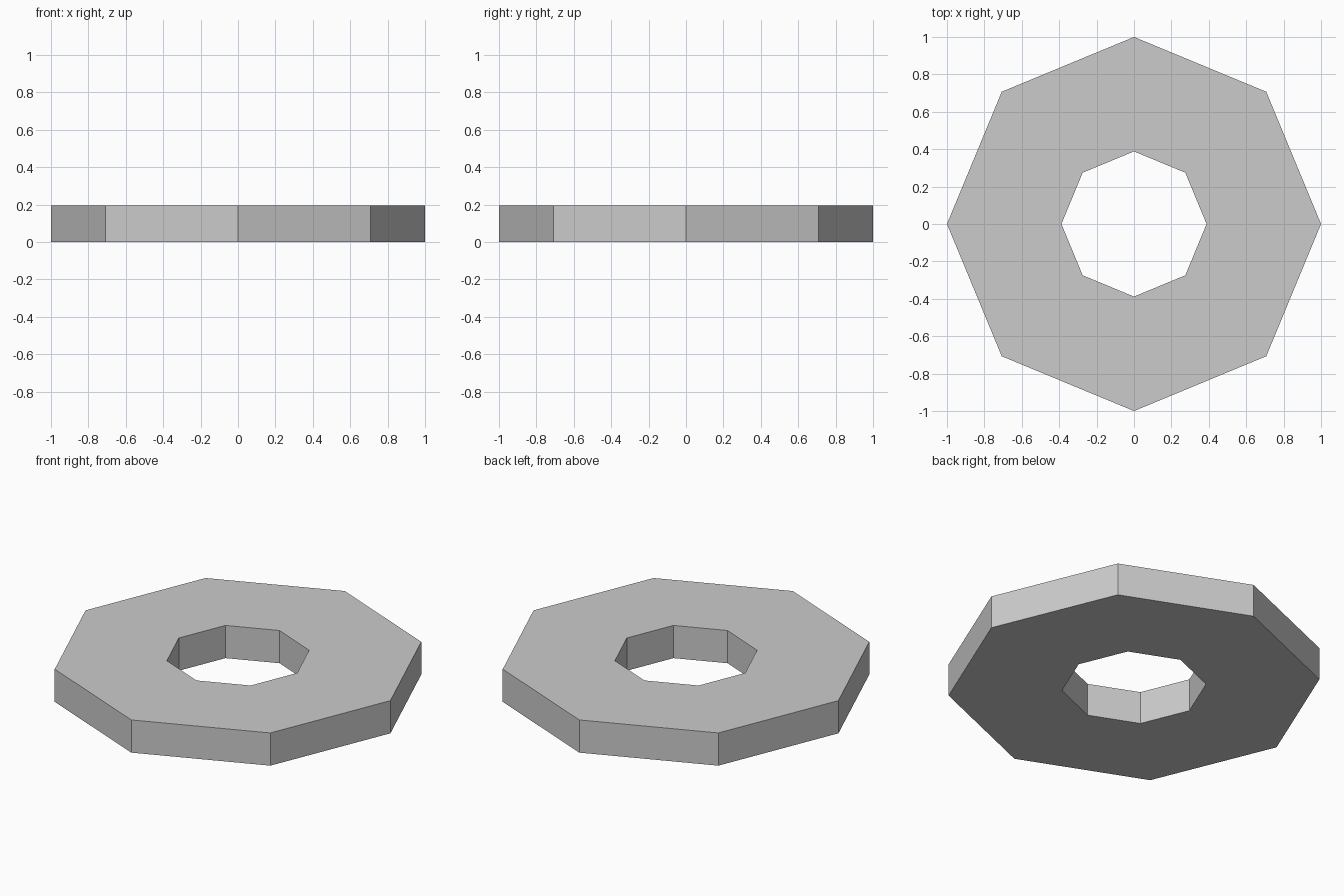
import bpy, bmesh
from math import cos, sin, tau

if "Cube" in bpy.data.objects:
    bpy.data.objects.remove(bpy.data.objects["Cube"])

SIDES, OUTER, INNER, HEIGHT = 8, 1.0, 0.388, 0.194

bm = bmesh.new()


def ring(radius, z):
    return [bm.verts.new((radius * cos(tau * i / SIDES), radius * sin(tau * i / SIDES), z))
            for i in range(SIDES)]


# Rectangular cross-section swept round the axis: bottom, outer wall, top, hole wall
rings = [ring(INNER, 0), ring(OUTER, 0), ring(OUTER, HEIGHT), ring(INNER, HEIGHT)]
for k in range(4):
    a, b = rings[k], rings[(k + 1) % 4]
    for i in range(SIDES):
        j = (i + 1) % SIDES
        bm.faces.new((a[i], b[i], b[j], a[j]))
bmesh.ops.recalc_face_normals(bm, faces=bm.faces)

mesh = bpy.data.meshes.new("octagonal_washer")
bm.to_mesh(mesh)
bm.free()
bpy.context.collection.objects.link(bpy.data.objects.new("octagonal_washer", mesh))
